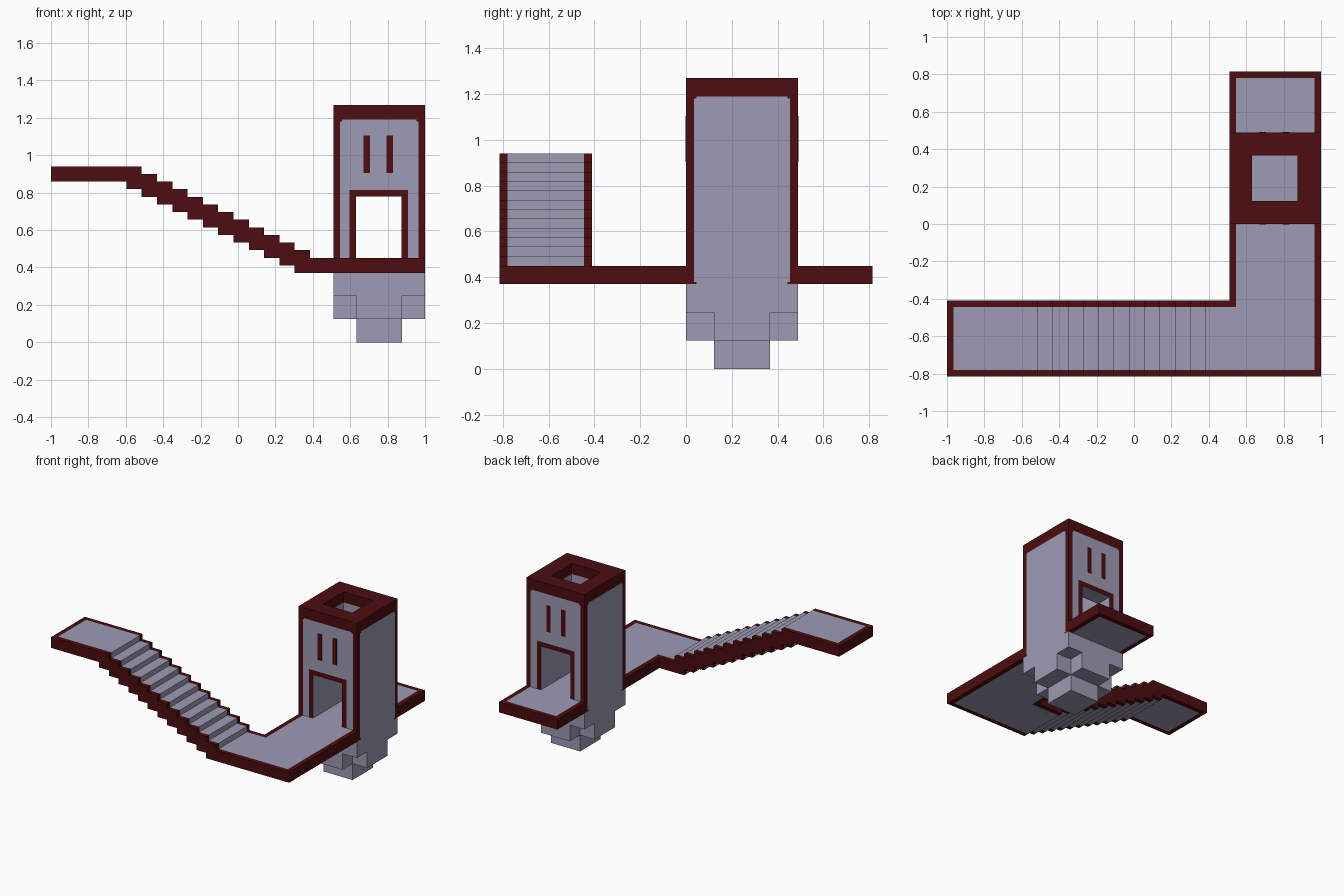
import bpy, bmesh, math
from mathutils import Vector

cube = bpy.data.objects.get("Cube")
if cube:
    bpy.data.objects.remove(cube, do_unlink=True)


def material(name, rgb):
    m = bpy.data.materials.new(name)
    m.use_nodes = True
    m.diffuse_color = (*rgb, 1)
    m.node_tree.nodes["Principled BSDF"].inputs["Base Color"].default_value = (*rgb, 1)
    return m


MATS = [material("dark_red_trim", (0.074, 0.004, 0.005)),
        material("pale_grey_stone", (0.337, 0.328, 0.456))]
RED, GREY = 0, 1


def block_part(name, xs, ys, zs, solid, colour):
    """Closed shell round the solid cells of a grid; colour(centre, normal) picks the material."""
    axes = (xs, ys, zs)
    bm = bmesh.new()
    verts = {}

    def vert(i):
        if i not in verts:
            verts[i] = bm.verts.new([axes[a][i[a]] for a in range(3)])
        return verts[i]

    def filled(i):
        if any(i[a] < 0 or i[a] >= len(axes[a]) - 1 for a in range(3)):
            return False
        return solid(*[(axes[a][i[a]] + axes[a][i[a] + 1]) / 2 for a in range(3)])

    cells = [(i, j, k) for i in range(len(xs) - 1) for j in range(len(ys) - 1)
             for k in range(len(zs) - 1) if filled((i, j, k))]
    for c in cells:
        for a in range(3):
            for side in (0, 1):
                n = list(c)
                n[a] += 2 * side - 1
                if filled(tuple(n)):
                    continue
                u, v = (a + 1) % 3, (a + 2) % 3
                ring = []
                for du, dv in ((0, 0), (1, 0), (1, 1), (0, 1)):
                    p = list(c)
                    p[a] += side
                    p[u] += du
                    p[v] += dv
                    ring.append(vert(tuple(p)))
                f = bm.faces.new(ring if side else ring[::-1])
                normal = Vector((0, 0, 0))
                normal[a] = 2 * side - 1
                f.material_index = colour(f.calc_center_median(), normal)
    # Merge coplanar cells of the same colour
    bmesh.ops.dissolve_limit(bm, angle_limit=math.radians(1), verts=bm.verts[:],
                             edges=bm.edges[:], delimit={'MATERIAL'})
    mesh = bpy.data.meshes.new(name)
    bm.to_mesh(mesh)
    bm.free()
    for m in MATS:
        mesh.materials.append(m)
    ob = bpy.data.objects.new(name, mesh)
    bpy.context.collection.objects.link(ob)
    return ob


def in_panel(u, v, u0, u1, v0, v1, notch=0.01):
    """Inside a rectangular panel whose corners are nicked."""
    du, dv = min(u - u0, u1 - u), min(v - v0, v1 - v)
    return du > 0 and dv > 0 and not (du < notch and dv < notch)


# Tower: hollow shaft open at the top, with a passage from front to back
def tower_solid(x, y, z):
    inner = 0.63 < x < 0.875 and z > 0.45
    return not (inner and (z < 0.78 or 0.122 < y < 0.367))


def tower_colour(c, n):
    if n.z > 0.5 and c.z > 1.2:
        return RED
    if abs(n.y) > 0.5 and (c.y < 0.001 or c.y > 0.488):
        frame = 0.595 < c.x < 0.91 and c.z < 0.815
        return GREY if in_panel(c.x, c.z, 0.545, 0.965, 0.36, 1.19) and not frame else RED
    if abs(n.x) > 0.5 and (c.x < 0.511 or c.x > 0.999):
        return GREY if in_panel(c.y, c.z, 0.035, 0.454, 0.37, 1.19) else RED
    return RED if c.z > 1.19 else GREY


block_part("tower",
           [0.51, 0.545, 0.555, 0.595, 0.63, 0.875, 0.91, 0.955, 0.965, 1.0],
           [0, 0.035, 0.045, 0.122, 0.367, 0.444, 0.454, 0.489],
           [0.37, 0.38, 0.45, 0.78, 0.815, 1.18, 1.19, 1.27],
           tower_solid, tower_colour)


# Stepped foundation: full square, then a cross, then the centre block
def foundation_solid(x, y, z):
    mid_x, mid_y = 0.633 < x < 0.877, 0.122 < y < 0.367
    if z > 0.247:
        return True
    return (mid_x or mid_y) if z > 0.124 else (mid_x and mid_y)


block_part("tower_foundation", [0.51, 0.633, 0.877, 1.0], [0, 0.122, 0.367, 0.489],
           [0, 0.124, 0.247, 0.37], foundation_solid, lambda c, n: GREY)


# Walkways in front of and behind the tower
def walk_colour(c, n):
    if abs(n.z) < 0.5:
        return RED
    across = -0.78 < c.y < -0.445 and c.x < 0.965
    along = 0.545 < c.x < 0.965 and -0.78 < c.y < 0.78
    return GREY if across or along else RED


WALK_X = [0.385, 0.51, 0.545, 0.965, 1.0]
block_part("front_walkway", WALK_X, [-0.815, -0.78, -0.445, -0.41, 0], [0.37, 0.45],
           lambda x, y, z: x > 0.51 or y < -0.41, walk_colour)
block_part("back_walkway", WALK_X[1:], [0.489, 0.78, 0.815], [0.37, 0.45],
           lambda x, y, z: True, walk_colour)

# Staircase with upper landing, stepped above and below
RUN, RISE, TOP_X = 0.0818, 0.0408, -0.515


def stair_solid(x, y, z):
    step = math.ceil((x - TOP_X) / RUN)
    level = (z - 0.37) / RISE
    return 12 - min(max(step + 1, 0), 12) < level < 14 - max(step, 0)


def stair_colour(c, n):
    inside = -0.78 < c.y < -0.445 and c.x > -0.965
    return GREY if inside and abs(n.y) < 0.5 else RED


block_part("staircase",
           [-1.0, -0.965, TOP_X - RUN] + [TOP_X + RUN * i for i in range(12)],
           [-0.815, -0.78, -0.445, -0.41], [0.37 + RISE * i for i in range(15)],
           stair_solid, stair_colour)

# Plain upright accent bars on the front and back walls
for side, y in (("front", -0.002), ("back", 0.489)):
    for label, x in (("right", 0.67), ("left", 0.795)):
        block_part(f"{side}_{label}_wall_bar", [x, x + 0.035], [y, y + 0.002], [0.905, 1.105],
                   lambda x, y, z: True, lambda c, n: RED)
